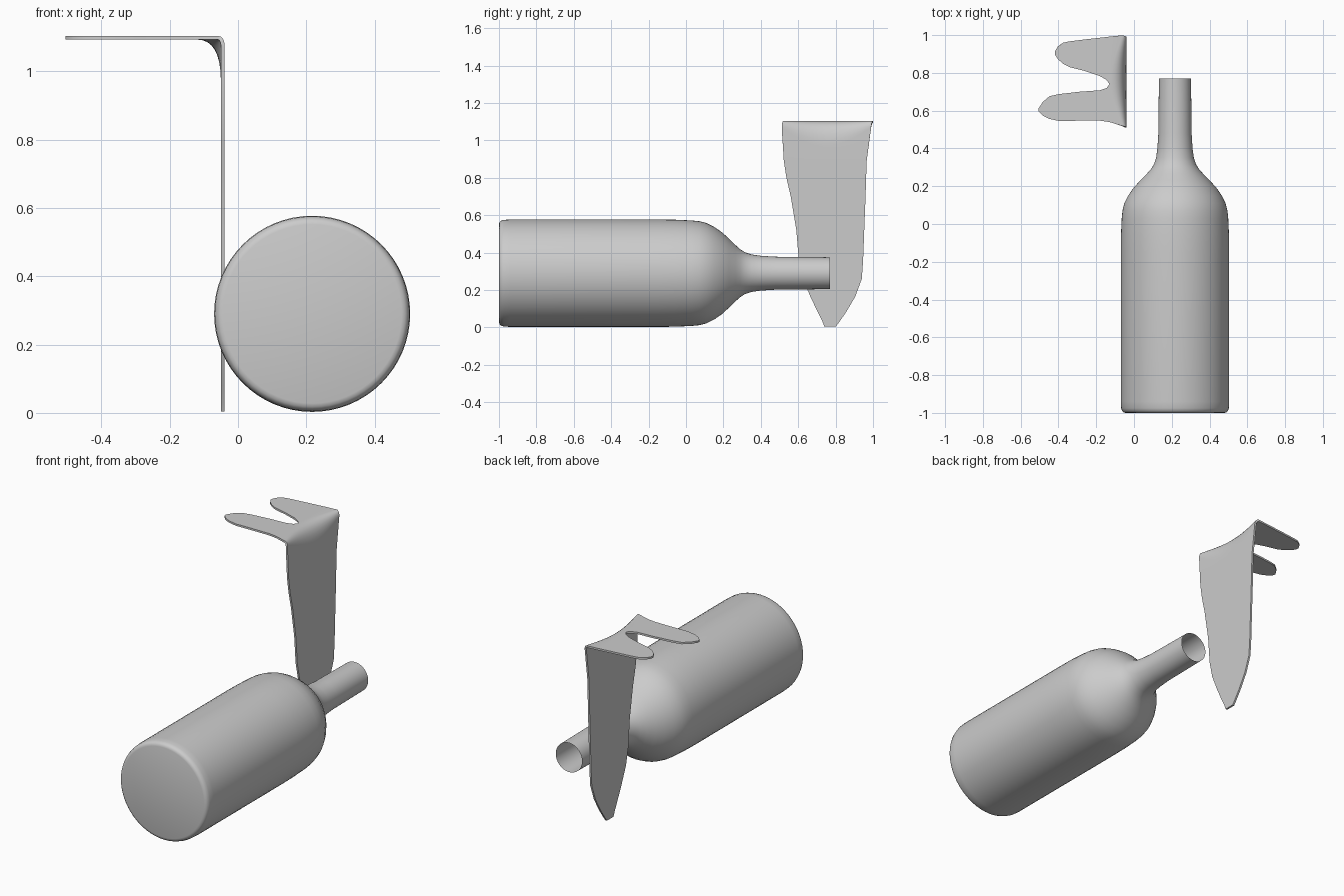
import bpy, bmesh, math

if "Cube" in bpy.data.objects:
    bpy.data.objects.remove(bpy.data.objects["Cube"])


def finish(name, bm, angle, thickness=0.0):
    bmesh.ops.recalc_face_normals(bm, faces=bm.faces)
    me = bpy.data.meshes.new(name)
    bm.to_mesh(me)
    bm.free()
    ob = bpy.data.objects.new(name, me)
    bpy.context.collection.objects.link(ob)
    bpy.ops.object.select_all(action='DESELECT')
    ob.select_set(True)
    bpy.context.view_layer.objects.active = ob
    if thickness:
        mod = ob.modifiers.new("thickness", 'SOLIDIFY')
        mod.thickness = thickness
        mod.offset = 0
        bpy.ops.object.modifier_apply(modifier=mod.name)
    bpy.ops.object.shade_smooth_by_angle(angle=math.radians(angle))
    return ob


# Bottle: open-necked lathe lying along y
AXIS_X, AXIS_Z, SEG = 0.217, 0.29, 64
profile = [(-1.0, 0.262), (-0.997, 0.272), (-0.99, 0.28), (-0.975, 0.285),
           (-0.94, 0.287), (-0.15, 0.287), (-0.06, 0.286), (0.03, 0.282),
           (0.07, 0.278), (0.11, 0.268), (0.15, 0.248), (0.195, 0.217),
           (0.23, 0.184), (0.265, 0.15), (0.29, 0.128), (0.315, 0.112),
           (0.35, 0.1), (0.4, 0.093), (0.48, 0.088), (0.77, 0.085)]
bm = bmesh.new()
rings = []
for y, r in profile:
    rings.append([bm.verts.new((AXIS_X + r * math.cos(2 * math.pi * i / SEG), y,
                                AXIS_Z + r * math.sin(2 * math.pi * i / SEG)))
                  for i in range(SEG)])
for a, b in zip(rings, rings[1:]):
    for i in range(SEG):
        j = (i + 1) % SEG
        bm.faces.new((a[i], a[j], b[j], b[i]))
bm.faces.new(rings[0])
finish("bottle", bm, 40)

# Folded sheet: hanging panel, soft fold, two flat fingers
XV, ZT, N = -0.0445, 1.0985, 16
# hanging panel rows: z, y min, y max
panel = [(0.004, 0.74, 0.80), (0.03, 0.73, 0.82), (0.08, 0.705, 0.855),
         (0.165, 0.665, 0.905), (0.26, 0.625, 0.94), (0.36, 0.603, 0.947),
         (0.52, 0.59, 0.953), (0.70, 0.56, 0.96), (0.80, 0.537, 0.963),
         (0.89, 0.523, 0.966)]
# finger rows: x, y min, y max
finger_near = [(-0.145, 0.542, 0.72), (-0.18, 0.547, 0.708), (-0.29, 0.547, 0.70),
               (-0.394, 0.545, 0.688), (-0.447, 0.556, 0.677),
               (-0.484, 0.574, 0.645), (-0.505, 0.597, 0.612)]
finger_far = [(-0.145, 0.762, 0.99), (-0.18, 0.783, 0.986), (-0.26, 0.81, 0.977),
              (-0.34, 0.83, 0.967), (-0.375, 0.848, 0.96),
              (-0.403, 0.873, 0.94), (-0.418, 0.895, 0.915)]


def lerp(a, b, t):
    return a + (b - a) * t


bm = bmesh.new()


def row(y0, y1, n, place):
    return [bm.verts.new(place(lerp(y0, y1, i / n), i / n)) for i in range(n + 1)]


def bridge(a, b):
    for i in range(len(a) - 1):
        bm.faces.new((a[i], a[i + 1], b[i + 1], b[i]))


rows = [row(y0, y1, N, lambda y, u, z=z: (XV, y, z)) for z, y0, y1 in panel]

# fold is tight at both ends and wide in the middle
STEPS = 8
for k in range(STEPS + 1):
    t = k / STEPS

    def fold(y, u, t=t):
        r = 0.016 + 0.06 * math.sin(math.pi * u)
        return (XV - r * t * t, y, ZT - 1.7 * r * (1 - t) ** 2)
    rows.append(row(lerp(0.512, 0.518, t), lerp(0.990, 0.999, t), N, fold))

# web between the fold and the notch; middle vertex sits in the notch
H = N // 2
web = [bm.verts.new((-0.13, lerp(0.54, 0.74, i / H) if i <= H
                     else lerp(0.74, 0.992, (i - H) / H), ZT)) for i in range(N + 1)]
rows.append(web)
for a, b in zip(rows, rows[1:]):
    bridge(a, b)

for start, finger in ((web[:H + 1], finger_near), (web[H:], finger_far)):
    last = start
    for x, y0, y1 in finger:
        new = row(y0, y1, H, lambda y, u, x=x: (x, y, ZT))
        bridge(last, new)
        last = new
finish("folded_sheet", bm, 50, 0.011)
